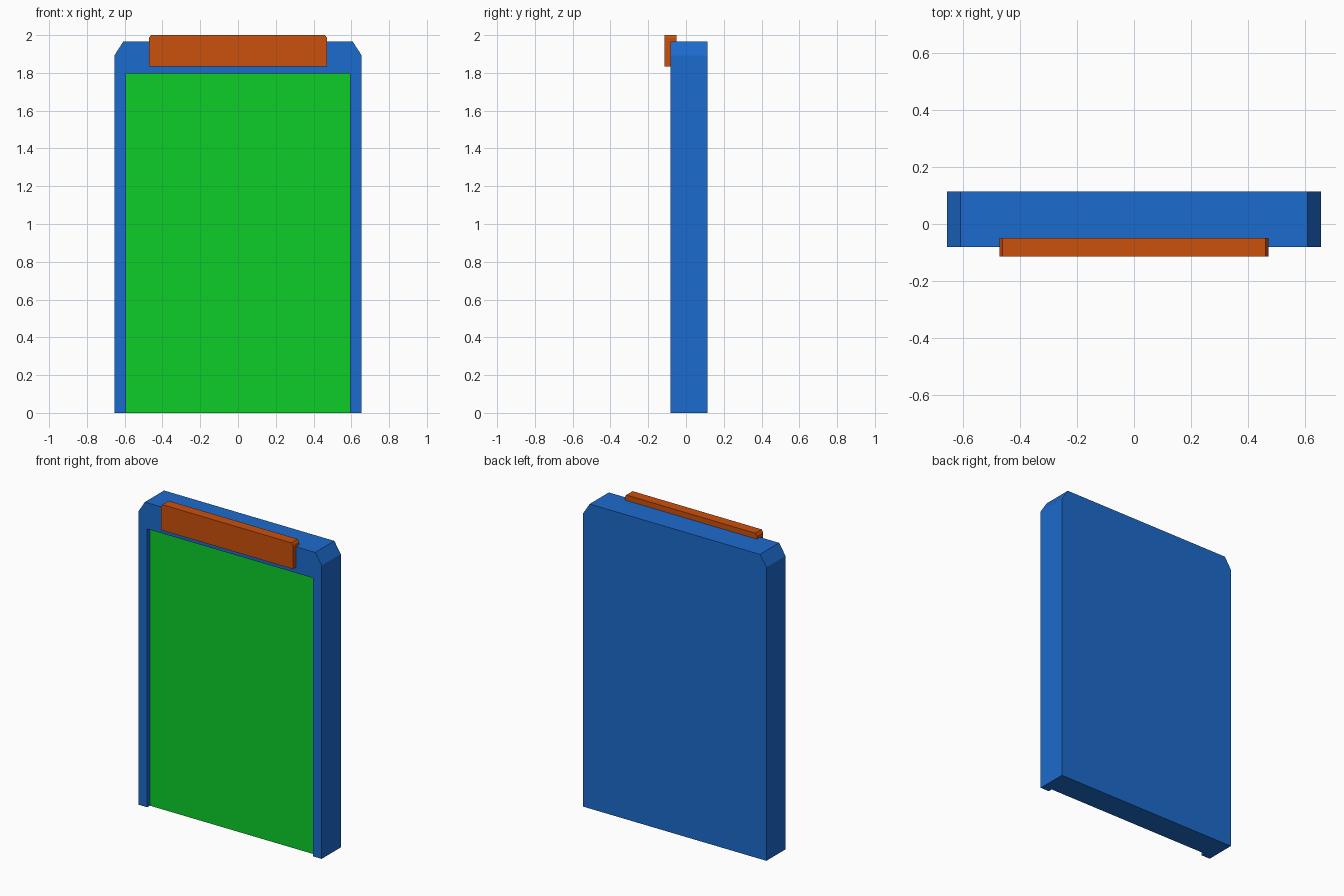
import bpy, bmesh

if "Cube" in bpy.data.objects:
    bpy.data.objects.remove(bpy.data.objects["Cube"])


def material(name, rgb):
    m = bpy.data.materials.new(name)
    m.diffuse_color = (*rgb, 1)
    m.use_nodes = True
    m.node_tree.nodes["Principled BSDF"].inputs["Base Color"].default_value = m.diffuse_color
    return m


def prism(name, half, y0, y1, mat=None):
    """Mirror a half profile (x, z) about x = 0 and extrude it along y."""
    profile = half + [(-x, z) for x, z in reversed(half)]
    bm = bmesh.new()
    face = bm.faces.new([bm.verts.new((x, y0, z)) for x, z in profile])
    ext = bmesh.ops.extrude_face_region(bm, geom=[face], use_keep_orig=True)
    moved = [g for g in ext["geom"] if isinstance(g, bmesh.types.BMVert)]
    bmesh.ops.translate(bm, verts=moved, vec=(0, y1 - y0, 0))
    bmesh.ops.recalc_face_normals(bm, faces=bm.faces)
    me = bpy.data.meshes.new(name)
    bm.to_mesh(me)
    bm.free()
    ob = bpy.data.objects.new(name, me)
    bpy.context.collection.objects.link(ob)
    if mat:
        me.materials.append(mat)
    return ob


blue = material("blue", (0.012, 0.145, 0.61))
green = material("green", (0.004, 0.61, 0.022))
orange = material("orange", (0.6, 0.08, 0.004))

PANEL_Y = -0.054

# Cabinet with clipped top corners
cabinet = prism("cabinet", [(0.654, 0), (0.654, 1.893), (0.608, 1.965)],
                -0.081, 0.114, blue)

# Shallow front recess, open at the bottom
cutter = prism("recess_cutter", [(0.592, -0.1), (0.592, 1.796)], -0.3, PANEL_Y, blue)
cutter.hide_render = True
mod = cabinet.modifiers.new("recess", "BOOLEAN")
mod.operation = "DIFFERENCE"
mod.solver = "EXACT"
mod.object = cutter
bpy.context.view_layer.objects.active = cabinet
bpy.ops.object.modifier_apply(modifier=mod.name)
bpy.data.objects.remove(cutter)

# Green panel: the back wall of the recess
cabinet.data.materials.clear()
cabinet.data.materials.append(blue)
cabinet.data.materials.append(green)
for p in cabinet.data.polygons:
    is_panel = p.normal.y < -0.9 and abs(p.center.y - PANEL_Y) < 0.005
    p.material_index = 1 if is_panel else 0

# Header sign, with slightly clipped top corners
prism("header_sign", [(0.471, 1.834), (0.471, 1.985), (0.461, 2.0)],
      -0.114, -0.049, orange)
